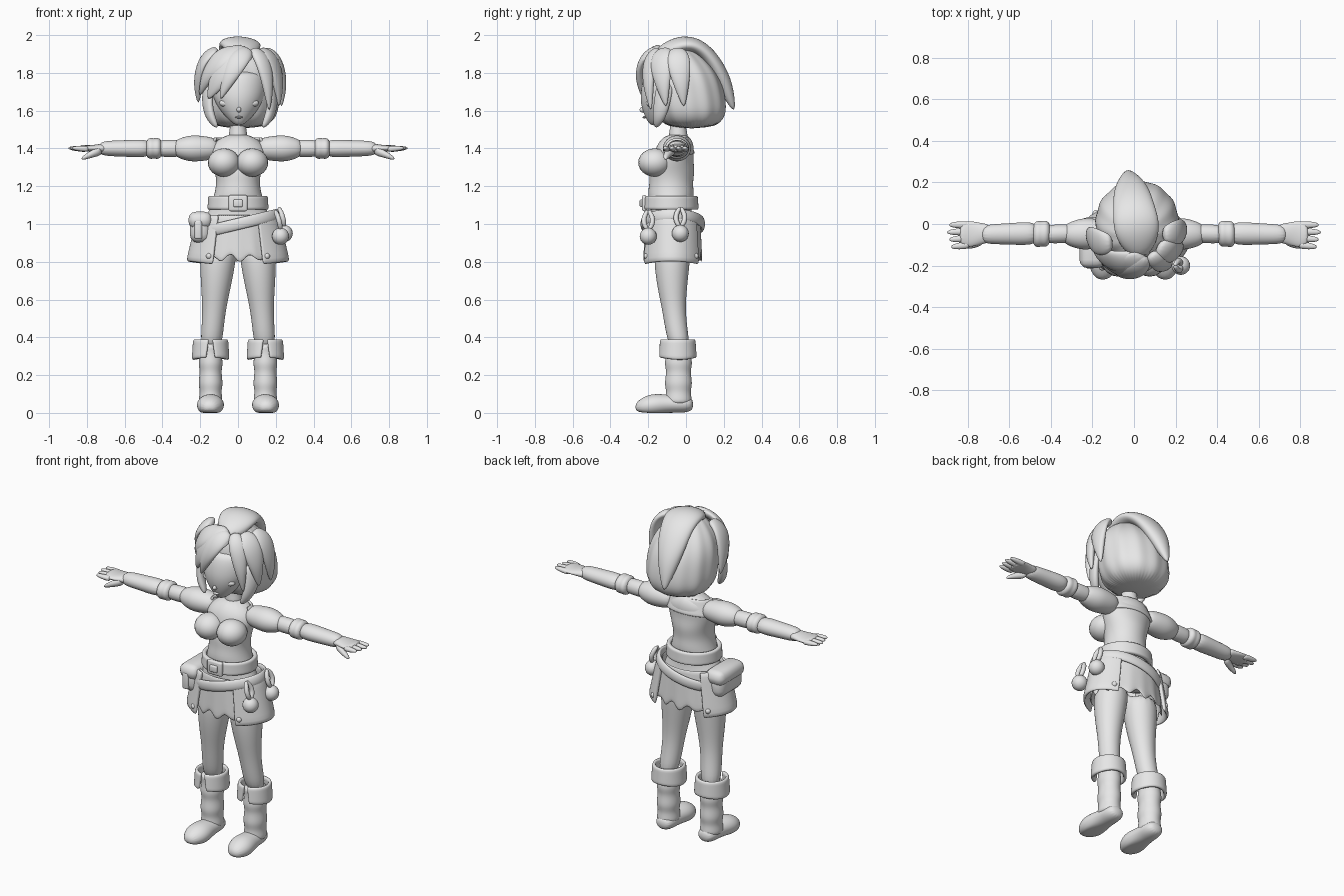
import bpy, bmesh
from math import sin, cos, pi, radians
from mathutils import Vector

if "Cube" in bpy.data.objects:
    bpy.data.objects.remove(bpy.data.objects["Cube"])

clay = bpy.data.materials.new("light grey")
clay.use_nodes = True
clay.diffuse_color = (.8, .8, .8, 1)
clay.node_tree.nodes["Principled BSDF"].inputs["Base Color"].default_value = clay.diffuse_color

RIGHT, BACK, UP = Vector((1, 0, 0)), Vector((0, 1, 0)), Vector((0, 0, 1))
ACROSS = {"X": (BACK, UP), "Y": (RIGHT, UP), "Z": (RIGHT, BACK)}


def finish(name, bm, mirror=False, subdivide=2, thick=0):
    """Turn a bmesh into a smooth, optionally mirrored object."""
    bmesh.ops.recalc_face_normals(bm, faces=bm.faces)
    mesh = bpy.data.meshes.new(name)
    for face in bm.faces:
        face.smooth = True
    bm.to_mesh(mesh)
    bm.free()
    mesh.materials.append(clay)
    obj = bpy.data.objects.new(name, mesh)
    bpy.context.collection.objects.link(obj)
    if mirror:
        obj.modifiers.new("mirror", "MIRROR")
    if thick:
        shell = obj.modifiers.new("thickness", "SOLIDIFY")
        shell.thickness, shell.offset = thick, 0
    if subdivide:
        smoother = obj.modifiers.new("smoother", "SUBSURF")
        smoother.levels = smoother.render_levels = subdivide


def bend(points, count):
    """Sample a straight line or a three-point bend evenly."""
    start, end = Vector(points[0]), Vector(points[-1])
    middle = Vector(points[1]) if len(points) > 2 else (start + end) / 2
    for i in range(count):
        t = i / (count - 1)
        yield start.lerp(middle, t).lerp(middle.lerp(end, t), t)


def skin(name, frames, mirror=False, sides=16, ripple=0, floor=False):
    """Skin a run of elliptical rings given as (centre, u, v)."""
    bm = bmesh.new()
    loops = []
    for centre, u, v in frames:
        loop = []
        for i in range(sides):
            angle = 2 * pi * i / sides
            swell = 1 + ripple * cos(angle * sides / 4)
            corner = centre + (u * cos(angle) + v * sin(angle)) * swell
            if floor:
                corner.z = max(corner.z, 0)
            loop.append(bm.verts.new(corner))
        loops.append(loop)
    for low, high in zip(loops, loops[1:]):
        for i in range(sides):
            bm.faces.new((low[i - 1], low[i], high[i], high[i - 1]))
    bm.faces.new(loops[0])
    bm.faces.new(loops[-1])
    finish(name, bm, mirror)


def tube(name, axis, points, widths, depth=lambda width: width, **options):
    """Evenly spaced rings along a bend; depth is a rule on each width."""
    u, v = ACROSS[axis]
    skin(name, [(p, u * w, v * depth(w)) for p, w in zip(bend(points, len(widths)), widths)], **options)


def strand(name, points, widths, flat, centre):
    """A tapered strip whose broad side faces away from a centre."""
    frames = []
    for i, (point, width) in enumerate(zip(points, widths)):
        along = (points[min(i + 1, len(points) - 1)] - points[max(i - 1, 0)]).normalized()
        out = point - Vector(centre)
        out = (out - along * out.dot(along)).normalized()
        frames.append((point, along.cross(out) * width, out * min(width, flat)))
    skin(name, frames, sides=12)


def panel(name, start, end, centre, top, bottom, hem=lambda column: 0, notch=0, pleat=0, **options):
    """A curved cloth panel; top and bottom are (height, half width, half depth)."""
    bm = bmesh.new()
    rows, columns = 5, 48
    top, bottom = Vector(top), Vector(bottom)
    grid = []
    for r in range(rows + 1):
        fall = r / rows
        height, wide, deep = top.lerp(bottom, fall)
        first, last = start + notch * fall, end - notch * fall
        grid.append([])
        for column in range(columns + 1):
            angle = radians(first + (last - first) * column / columns)
            swell = 1 + pleat * fall * cos(16 * angle)
            grid[-1].append(bm.verts.new((centre[0] + wide * swell * cos(angle),
                                          centre[1] + deep * swell * sin(angle),
                                          height + fall * hem(column))))
    for above, below in zip(grid, grid[1:]):
        for c in range(columns):
            bm.faces.new((above[c], above[c + 1], below[c + 1], below[c]))
    bmesh.ops.remove_doubles(bm, verts=bm.verts, dist=.0005)
    finish(name, bm, subdivide=1, **options)


def ball(name, location, size, mirror=False):
    bm = bmesh.new()
    bmesh.ops.create_uvsphere(bm, u_segments=20, v_segments=12, radius=1)
    bmesh.ops.scale(bm, vec=size, verts=bm.verts)
    bmesh.ops.translate(bm, vec=location, verts=bm.verts)
    finish(name, bm, mirror, subdivide=0)


def block(name, location, size, bevel):
    bm = bmesh.new()
    bmesh.ops.create_cube(bm, size=1)
    bmesh.ops.scale(bm, vec=size, verts=bm.verts)
    bmesh.ops.translate(bm, vec=location, verts=bm.verts)
    bmesh.ops.bevel(bm, geom=bm.edges[:], offset=bevel, segments=3, affect="EDGES", profile=.5)
    finish(name, bm, subdivide=0)


# Legs, wrinkled boots and turned-down cuffs
tube("leg", "Z", [(.1, -.07, .9), (.12, -.09, .6), (.145, -.03, .33)],
     [.1, .095, .08, .063, .06, .055], mirror=True)
tube("boot_shaft", "Z", [(.145, -.04, .37), (.145, -.04, .04)],
     [.062 + .005 * cos(2.2 * i) for i in range(10)], lambda width: width * 1.13, mirror=True)
tube("boot_foot", "Y", [(.142, .04, .045), (.142, -.1, .055), (.15, -.27, .03)],
     [.04, .06, .06, .065, .075, .07, .03], lambda width: width * .8, mirror=True, floor=True)
panel("boot_cuff", -84, 264, (.145, -.045), (.39, .083, .085), (.29, .09, .092),
      lambda column: -.01 * sin(column * pi / 24) ** 2, notch=9, mirror=True, thick=.02)

# Torso, neck, bust and cropped jacket back
tube("torso", "Z", [(0, -.07, .95), (0, -.1, 1.215), (0, -.045, 1.48)],
     [.2, .185, .15, .13, .115, .125, .15, .155, .06],
     lambda width: min(width, .06 + .3 * width + .03 * (width < .14)))
tube("neck", "Z", [(0, -.04, 1.44), (0, -.045, 1.6)], [.06, .044, .042, .042])
ball("bust", (.075, -.165, 1.325), (.085, .088, .075), mirror=True)
panel("jacket_back", -15, 195, (0, -.06), (1.46, .12, .07), (1.35, .155, .1),
      lambda column: .02 * sin(column * pi / 48), thick=.016)

# Sleeves, arms, gloves and hands, all along one arm line
def arm(name, start, end, widths, depth=lambda width: width):
    tube(name, "X", [(start, -.045, 1.4), (end, -.05, 1.4)], widths, depth, mirror=True)


arm("puff_sleeve", .1, .345, [.05, .068, .075, .078, .065, .04], lambda width: width * .92)
arm("upper_arm", .28, .44, [.046] * 3)
arm("glove_cuff", .4, .49, [.045, .068, .06, .068, .045], lambda width: width * .88)
arm("forearm", .46, .74, [.052, .057, .052, .05, .042], lambda width: width * .85)
arm("palm", .69, .84, [.045, .05, .06, .065, .055], lambda width: .055 - width * .6)
for i in range(4):
    side, reach = .032 * i - .1, .9 - .01 * abs(i - 2)
    tube("finger", "X", [(.79, side, 1.396), (reach, side * 1.1, 1.402)],
         [.018, .018, .016, .008], lambda width: width * .85, mirror=True)
tube("thumb", "X", [(.72, -.07, 1.39), (.76, -.1, 1.38), (.83, -.11, 1.345)],
     [.025, .024, .019, .009], mirror=True)

# Skirt: ragged inner layer and two side panels with studs
HIP = Vector((0, -.07, 1))
panel("ragged_skirt", 0, 360, HIP, (1.05, .185, .14), (.82, .225, .15),
      lambda column: -.03 * (column % 4 < 2) + .012 * (column % 3), pleat=.025, thick=.01)
panel("side_panel", -60, 52, HIP, (1.05, .205, .15), (.785, .265, .17),
      lambda column: .015 * sin(column * pi / 48), mirror=True, thick=.02)
for angle in (radians(-54), radians(45)):
    ball("panel_stud", (.26 * cos(angle), HIP.y + .17 * sin(angle), .83), [.016] * 3, mirror=True)

# Waist belt, buckle and slanted sash
panel("waist_belt", 0, 360, (0, -.08), (1.15, .145, .13), (1.075, .15, .135), thick=.025)
block("buckle_plate", (0, -.22, 1.11), (.1, .025, .085), .01)
block("buckle_tongue", (0, -.235, 1.11), (.05, .02, .04), .007)
turns = [pi / 2 + pi * i / 10 for i in range(23)]
strand("slanted_sash", [HIP + Vector((.21 * cos(a), .16 * sin(a), .05 * cos(a))) for a in turns],
       [.032] * len(turns), .014, HIP)

# Hip pouch with flap
block("pouch_body", (-.2, -.09, .97), (.11, .23, .14), .045)
block("pouch_flap", (-.2, -.09, 1.02), (.125, .245, .09), .04)
block("pouch_strap", (-.21, -.2, .97), (.04, .03, .1), .01)

# Hanging charms on looped cords
for bead in (Vector((.225, -.2, .935)), Vector((.245, -.03, .95))):
    ball("charm_bead", bead, [.045] * 3)
    for side in (-1, 1):
        path = [bead + Vector((-.03, 0, .14)), bead + BACK * .05 * side + UP * .08, bead + UP * .03]
        strand("charm_cord", list(bend(path, 5)), [.01, .014, .014, .014, .01], .014, HIP)

# Head and face
tube("head", "Z", [(.005, -.17, 1.52), (.005, -.09, 1.67), (.005, -.07, 1.82)],
     [.02, .075, .115, .14, .15, .15, .13])
ball("nose", (.005, -.23, 1.605), (.012, .016, .014))
ball("lips", (.005, -.22, 1.565), (.02, .01, .006))
for side in (-1, 1):
    ball("eyelid", (.005 + .07 * side, -.19, 1.64), (.035, .022, .02))

# Hair: rippled bob, then locks fanned around the crown by angle
tube("hair_bob", "Z", [(.015, .03, 1.505), (.015, .02, 1.73), (.015, -.06, 1.955)],
     [.13, .19, .2, .2, .195, .175, .13, .05], lambda width: width * .96, sides=48, ripple=.018)
CORE = Vector((.01, -.03, 0))


def around(angle, radius, height):
    return CORE + Vector((radius * cos(radians(angle)), radius * sin(radians(angle)), height))


def lock(name, root, tip, height, width):
    path = [around(root, .13, 1.92), around((root + tip) / 2, .25, 1.9), around(tip, .22, height)]
    strand(name, list(bend(path, 6)), [width * k for k in (.6, .9, 1, .9, .6, .1)],
           .025, CORE + UP * 1.73)


lock("swept_fringe", -70, -140, 1.66, .09)
lock("fringe_tip", -70, -118, 1.66, .06)
lock("outer_fringe", -90, -165, 1.68, .07)
lock("right_lock", -150, -180, 1.64, .07)
lock("left_fringe", -60, -45, 1.6, .05)
lock("left_lock", -40, -20, 1.62, .065)
lock("left_back_lock", -10, 5, 1.62, .065)
for side in (-1, 1):
    path = [CORE + Vector((.16 * side, -.08, 1.75)), CORE + Vector((.2 * side, -.1, 1.6)),
            CORE + Vector((.12 * side, -.13, 1.51))]
    strand("cheek_lock", list(bend(path, 5)), [.05, .05, .045, .035, .01], .025, CORE + UP * 1.73)

# Folded tail of hair sweeping over the crown and down the back
strand("hair_tail", list(bend([(.03, -.15, 1.88), (0, .1, 2.12), (-.03, .255, 1.6)], 8)),
       [.05, .1, .115, .11, .1, .09, .06, .01], .045, UP * 1.75)
